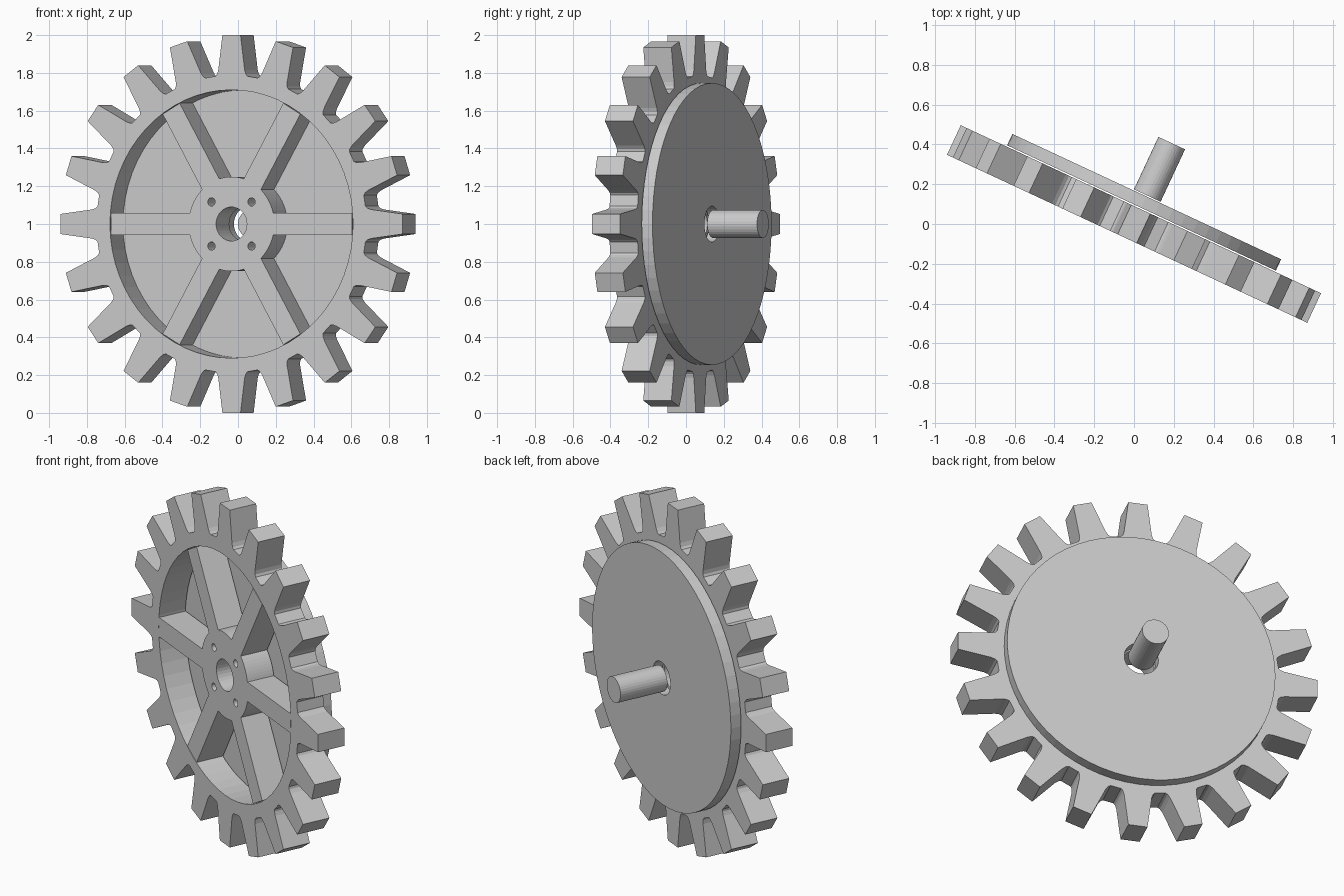
import bpy, bmesh
from math import pi, sin, cos, asin, radians

if "Cube" in bpy.data.objects:
    bpy.data.objects.remove(bpy.data.objects["Cube"])

TURN = radians(-25)


def circle(r, n=64, cx=0.0, cy=0.0):
    return [(cx + r * cos(2 * pi * i / n), cy + r * sin(2 * pi * i / n)) for i in range(n)]


def spin(pts, a):
    return [(x * cos(a) - y * sin(a), x * sin(a) + y * cos(a)) for x, y in pts]


def extrude_loops(name, loops, front, back):
    """Fill closed loops (inner loops become holes) between two depths on the axle axis."""
    cu = bpy.data.curves.new(name, 'CURVE')
    cu.dimensions = '2D'
    cu.fill_mode = 'BOTH'
    cu.extrude = (back - front) / 2
    for pts in loops:
        sp = cu.splines.new('POLY')
        sp.points.add(len(pts) - 1)
        for p, (x, y) in zip(sp.points, pts):
            p.co = (x, y, 0, 1)
        sp.use_cyclic_u = True
    ob = bpy.data.objects.new(name, cu)
    bpy.context.collection.objects.link(ob)
    bpy.ops.object.select_all(action='DESELECT')
    ob.select_set(True)
    bpy.context.view_layer.objects.active = ob
    bpy.ops.object.convert(target='MESH')
    ob = bpy.context.object
    ob.name = name
    bm = bmesh.new()
    bm.from_mesh(ob.data)
    bmesh.ops.remove_doubles(bm, verts=bm.verts, dist=1e-5)
    bmesh.ops.recalc_face_normals(bm, faces=bm.faces)
    bm.to_mesh(ob.data)
    bm.free()
    for p in ob.data.polygons:
        p.use_smooth = False
    mid = (front + back) / 2
    ob.rotation_euler = (pi / 2, 0, TURN)
    ob.location = (-mid * sin(TURN), mid * cos(TURN), 1)
    return ob


# Toothed rim: 20 tapered teeth with small root fillets
half = [(0.782, 0.094), (0.793, 0.084), (0.815, 0.077), (1.0, 0.053)]
tooth = [(x, -y) for x, y in half] + half[::-1]
outline = []
for i in range(20):
    outline += spin(tooth, i * pi / 10)
extrude_loops("toothed_rim", [outline, circle(0.71)], -0.082, 0.082)

# Hub with six spokes, axle bore and four bolt holes
HUB, W, TIP = 0.25, 0.0575, 0.705
a0 = asin(W / HUB)
spider = []
for i in range(6):
    sector = [(TIP, -W), (TIP, W)]
    steps = 8
    for k in range(steps + 1):
        a = a0 + (pi / 3 - 2 * a0) * k / steps
        sector.append((HUB * cos(a), HUB * sin(a)))
    spider += spin(sector, i * pi / 3)
bolts = [circle(0.022, 16, sx * 0.117, sy * 0.117) for sx in (-1, 1) for sy in (-1, 1)]
extrude_loops("hub_and_spokes", [spider, circle(0.09, 32)] + bolts, -0.082, 0.082)

# Backing disc with clearance hole
extrude_loops("back_plate", [circle(0.746), circle(0.095, 32)], 0.089, 0.152)

# Rear axle
extrude_loops("axle", [circle(0.074, 32)], 0.158, 0.449)
